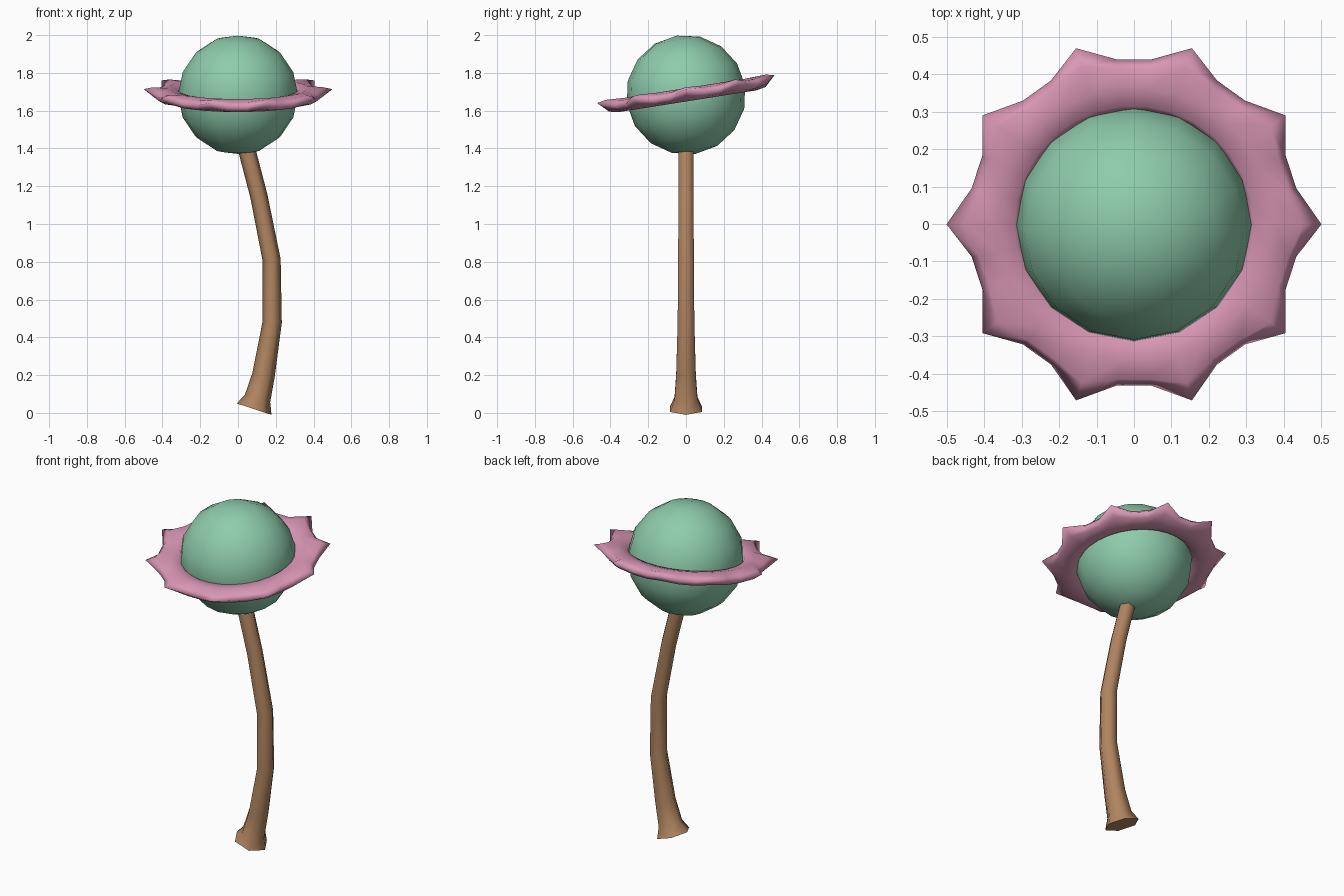
import bpy, bmesh
from math import sin, cos, pi, radians
from mathutils import Vector, Matrix

cube = bpy.data.objects.get("Cube")
if cube:
    bpy.data.objects.remove(cube, do_unlink=True)


def material(name, rgb):
    mat = bpy.data.materials.new(name)
    mat.use_nodes = True
    colour = (*rgb, 1)
    mat.diffuse_color = colour
    mat.node_tree.nodes["Principled BSDF"].inputs["Base Color"].default_value = colour
    return mat


def finish(bm, name, mat, angle=180):
    bmesh.ops.recalc_face_normals(bm, faces=bm.faces)
    mesh = bpy.data.meshes.new(name)
    bm.to_mesh(mesh)
    bm.free()
    mesh.materials.append(mat)
    obj = bpy.data.objects.new(name, mesh)
    bpy.context.collection.objects.link(obj)
    bpy.ops.object.select_all(action='DESELECT')
    obj.select_set(True)
    bpy.context.view_layer.objects.active = obj
    bpy.ops.object.shade_smooth_by_angle(angle=radians(angle))
    return obj


def bridge(bm, a, b):
    for i in range(len(a)):
        j = (i + 1) % len(a)
        bm.faces.new((a[i], a[j], b[j], b[i]))


green = material("soft green", (0.27, 0.60, 0.41))
pink = material("petal pink", (0.70, 0.31, 0.46))
brown = material("bark brown", (0.43, 0.23, 0.115))

# Globe and petals share the same forward tilt
tilt = Matrix.Translation((0, 0, 1.684)) @ Matrix.Rotation(radians(9), 4, 'X')

# Globe
bm = bmesh.new()
bmesh.ops.create_uvsphere(bm, u_segments=16, v_segments=8, radius=0.317, matrix=tilt)
finish(bm, "globe", green)

# Petal collar: flattened torus with every third outer vertex pulled to a tip
bm = bmesh.new()
SEGMENTS, SIDES = 30, 8
rings = []
for s in range(SEGMENTS):
    a = 2 * pi * s / SEGMENTS
    is_tip = s % 3 == 0
    ring = []
    for k in range(SIDES):
        t = 2 * pi * k / SIDES
        r, z = 0.37 + 0.073 * cos(t), 0.035 * sin(t)
        if is_tip:
            pull = max(0, cos(t)) ** 2
            r += 0.057 * pull
            z += 0.03 * pull
        ring.append(bm.verts.new(tilt @ Vector((r * cos(a), r * sin(a) + 0.004, z))))
    rings.append(ring)
for s in range(SEGMENTS):
    bridge(bm, rings[s], rings[(s + 1) % SEGMENTS])
finish(bm, "petal_collar", pink)

# Stem: six-sided tube along a bent path, flared at the foot (x, z, radius)
path = [(0.085, 0.02, 0.097), (0.103, 0.075, 0.07), (0.135, 0.2, 0.06),
        (0.181, 0.48, 0.051), (0.178, 0.81, 0.048), (0.11, 1.15, 0.046),
        (0.05, 1.38, 0.046), (0.03, 1.46, 0.045)]
points = [Vector((x, 0, z)) for x, z, r in path]
bm = bmesh.new()
rings = []
for i, (x, z, radius) in enumerate(path):
    along = (points[min(i + 1, len(path) - 1)] - points[max(i - 1, 0)]).normalized()
    side = Vector((along.z, 0, -along.x))
    rings.append([bm.verts.new(points[i] + radius * (cos(k * pi / 3) * side
                  + Vector((0, sin(k * pi / 3), 0)))) for k in range(6)])
for lower, upper in zip(rings, rings[1:]):
    bridge(bm, lower, upper)
bm.faces.new(rings[0])
bm.faces.new(rings[-1])
finish(bm, "stem", brown, 65)
